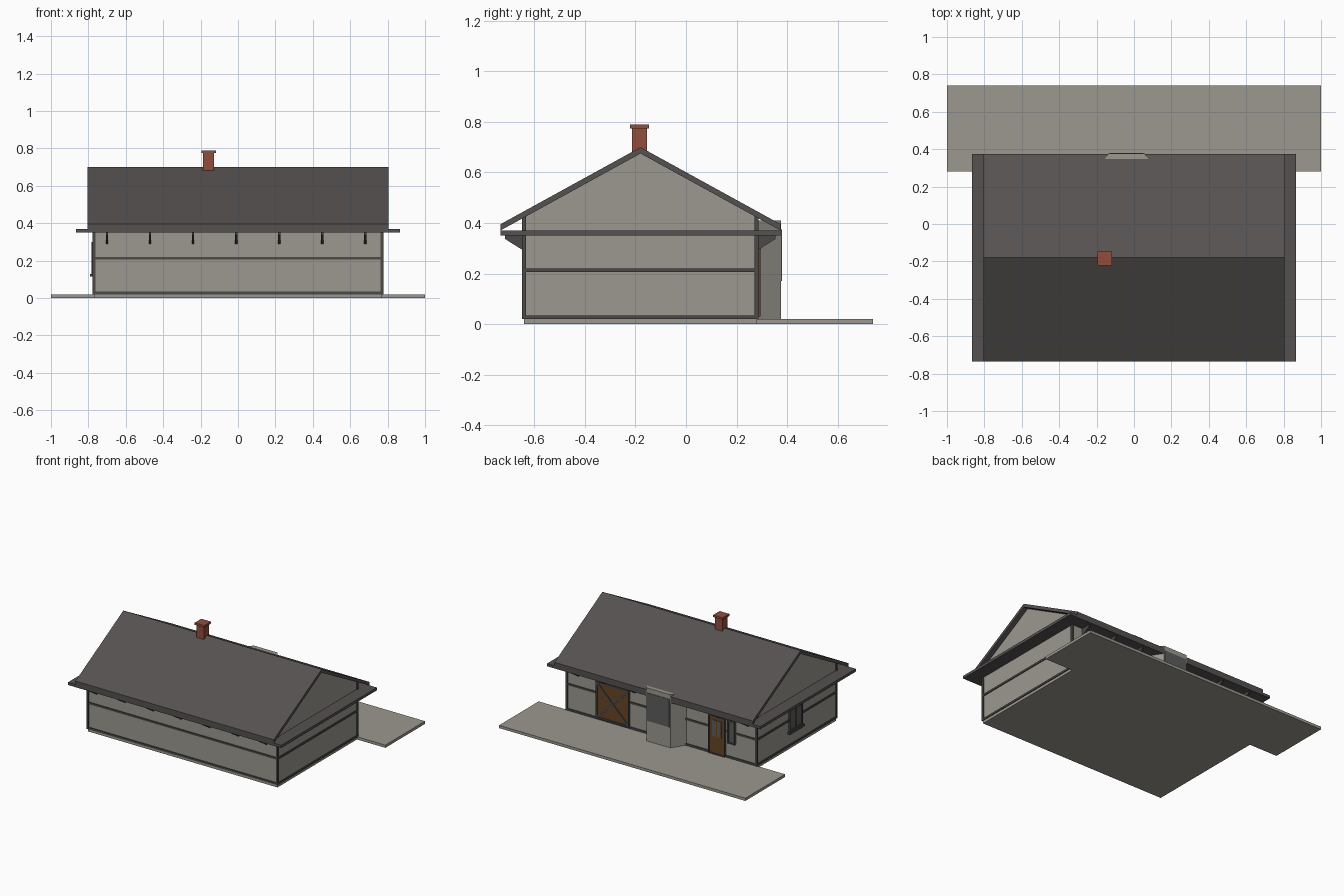
import bpy
import bmesh
from mathutils import Vector

cube = bpy.data.objects.get("Cube")
if cube:
    bpy.data.objects.remove(cube, do_unlink=True)


def material(name, r, g, b):
    m = bpy.data.materials.new(name)
    m.use_nodes = True
    m.diffuse_color = (r, g, b, 1)
    m.node_tree.nodes["Principled BSDF"].inputs["Base Color"].default_value = (r, g, b, 1)
    return m


PLASTER = material("warm grey plaster", 0.33, 0.315, 0.275)
ROOF = material("dark slate", 0.092, 0.083, 0.082)
BEAM = material("dark timber", 0.07, 0.067, 0.064)
BRICK = material("red brick", 0.29, 0.075, 0.045)
WOOD = material("brown wood", 0.14, 0.058, 0.018)
GLASS = material("grey glass", 0.11, 0.11, 0.108)


def prism(name, profile, axis, lo, hi, mat):
    """Extrude a 2D profile along an axis; the profile uses the other two axes in order."""
    bm = bmesh.new()

    def point(p, d):
        c = list(p)
        c.insert("xyz".index(axis), d)
        return bm.verts.new(c)

    face = bm.faces.new([point(p, lo) for p in profile])
    ext = bmesh.ops.extrude_face_region(bm, geom=[face])
    shift = Vector([hi - lo if a == axis else 0 for a in "xyz"])
    bmesh.ops.translate(bm, vec=shift, verts=[v for v in ext["geom"] if isinstance(v, bmesh.types.BMVert)])
    bmesh.ops.recalc_face_normals(bm, faces=bm.faces)
    mesh = bpy.data.meshes.new(name)
    bm.to_mesh(mesh)
    bm.free()
    mesh.materials.append(mat)
    ob = bpy.data.objects.new(name, mesh)
    bpy.context.collection.objects.link(ob)
    return ob


def box(name, x, y, z, mat):
    return prism(name, [(x[0], y[0]), (x[1], y[0]), (x[1], y[1]), (x[0], y[1])], "z", z[0], z[1], mat)


# Main dimensions
WX, FRONT, BACK, BASE = 0.77, -0.642, 0.28, 0.02
RIDGE_Y, RIDGE_Z, EAVE_Z, HALF = -0.18, 0.70, 0.395, 0.555
SLOPE = (RIDGE_Z - EAVE_Z) / HALF
THICK = 0.025
OUT = 0.006


def roof_z(y):
    return RIDGE_Z - abs(y - RIDGE_Y) * SLOPE


# House body and paved terrace
prism("house_walls", [(FRONT, 0), (BACK, 0), (BACK, roof_z(BACK) - THICK / 2),
                      (RIDGE_Y, RIDGE_Z - THICK / 2), (FRONT, roof_z(FRONT) - THICK / 2)],
      "x", -WX, WX, PLASTER)
box("terrace", (-1, 1), (BACK, 0.74), (0, BASE), PLASTER)

# Gable roof and flat eave skirt
y0, y1 = RIDGE_Y - HALF, RIDGE_Y + HALF
prism("gable_roof", [(y0, EAVE_Z), (RIDGE_Y, RIDGE_Z), (y1, EAVE_Z), (y1, EAVE_Z - THICK),
                     (RIDGE_Y, RIDGE_Z - THICK), (y0, EAVE_Z - THICK)], "x", -0.805, 0.805, ROOF)
box("eave_skirt", (-0.865, 0.865), (y0, y1), (0.35, 0.37), ROOF)

# Timber bands and corner posts
for label, z in (("sill", BASE), ("middle", 0.205)):
    box(label + "_band", (-WX - OUT, WX + OUT), (FRONT - OUT, BACK + OUT), (z, z + 0.014), BEAM)
for sx, side in ((-1, "right"), (1, "left")):
    for y, sy, end in ((FRONT, -1, "front"), (BACK, 1, "back")):
        xs = sorted((sx * (WX + 0.007), sx * (WX - 0.008)))
        ys = sorted((y + sy * 0.007, y - sy * 0.008))
        box(f"{side}_{end}_post", xs, ys, (BASE, 0.425), BEAM)

# Eave brackets along both long walls
for i in range(7):
    x = -0.70 + i * 0.23
    for wall, s, end in ((FRONT, -1, "front"), (BACK, 1, "back")):
        if end == "back" and -0.25 < x < 0.15:
            continue
        prism(f"{end}_bracket", [(wall, 0.35), (wall, 0.29), (wall + s * 0.075, 0.337),
                                 (wall + s * 0.075, 0.35)], "x", x - 0.006, x + 0.006, BEAM)

# Chimney
box("chimney_stack", (-0.187, -0.127), (-0.214, -0.154), (0.62, 0.775), BRICK)
box("chimney_cap", (-0.196, -0.118), (-0.222, -0.146), (0.775, 0.79), BRICK)

# Bay with slanted sides, rising just through the roof edge
BAY_X, BAY_Y = -0.04, 0.377
prism("bay", [(BAY_X - 0.16, BACK), (BAY_X + 0.16, BACK), (BAY_X + 0.097, BAY_Y), (BAY_X - 0.097, BAY_Y)],
      "z", BASE, 0.41, PLASTER)
box("bay_window", (BAY_X - 0.09, BAY_X + 0.092), (BAY_Y, BAY_Y + 0.003), (0.17, 0.375), GLASS)


def frame(name, x, z, y, w, depth):
    """Rectangular timber frame on the back wall."""
    for a in (x[0], x[1] - w):
        box(name + "_side", (a, a + w), (y, y + depth), z, BEAM)
    for b in (z[0], z[1] - w):
        box(name + "_rail", (x[0] + w, x[1] - w), (y, y + depth), (b, b + w), BEAM)


def brace(name, a, b, y, w):
    """Diagonal bar on the back wall, from a to b in x and z."""
    a, b = Vector(a), Vector(b)
    n = (b - a).orthogonal().normalized() * w / 2
    prism(name, [tuple(p) for p in (a - n, b - n, b + n, a + n)], "y", y, y + 0.006, BEAM)


# Barn door with crossed braces
dx, dz = (0.26, 0.53), (0.03, 0.30)
box("barn_door", dx, (BACK, BACK + 0.009), dz, WOOD)
frame("barn_door_frame", dx, dz, BACK, 0.012, 0.015)
brace("barn_door_brace", (0.27, 0.04), (0.52, 0.29), BACK + 0.008, 0.016)
brace("barn_door_brace", (0.27, 0.29), (0.52, 0.04), BACK + 0.007, 0.016)

# House door with a glazed upper panel
dx, dz = (-0.52, -0.385), (BASE, 0.30)
box("house_door", dx, (BACK, BACK + 0.009), dz, WOOD)
frame("house_door_frame", dx, dz, BACK, 0.008, 0.014)
box("house_door_glass", (-0.49, -0.415), (BACK, BACK + 0.012), (0.15, 0.27), GLASS)
box("house_door_mullion", (-0.456, -0.449), (BACK, BACK + 0.014), (0.15, 0.27), WOOD)

# Narrow window beside the door
wx, wz = (-0.60, -0.54), (0.13, 0.30)
box("side_window_glass", wx, (BACK, BACK + 0.008), wz, GLASS)
frame("side_window_frame", wx, wz, BACK, 0.01, 0.015)

# Gable window on the right wall
wy, wz = (-0.24, -0.09), (0.13, 0.30)
box("gable_window_glass", (-WX - 0.009, -WX), wy, wz, GLASS)
for y in (wy[0], -0.171, wy[1] - 0.012):
    box("gable_window_bar", (-WX - 0.013, -WX), (y, y + 0.012), wz, BEAM)
for z in (wz[0], wz[1] - 0.012):
    box("gable_window_rail", (-WX - 0.012, -WX), wy, (z, z + 0.012), BEAM)
box("gable_window_sill", (-WX - 0.02, -WX), (wy[0] - 0.01, wy[1] + 0.01), (0.115, 0.13), BEAM)
